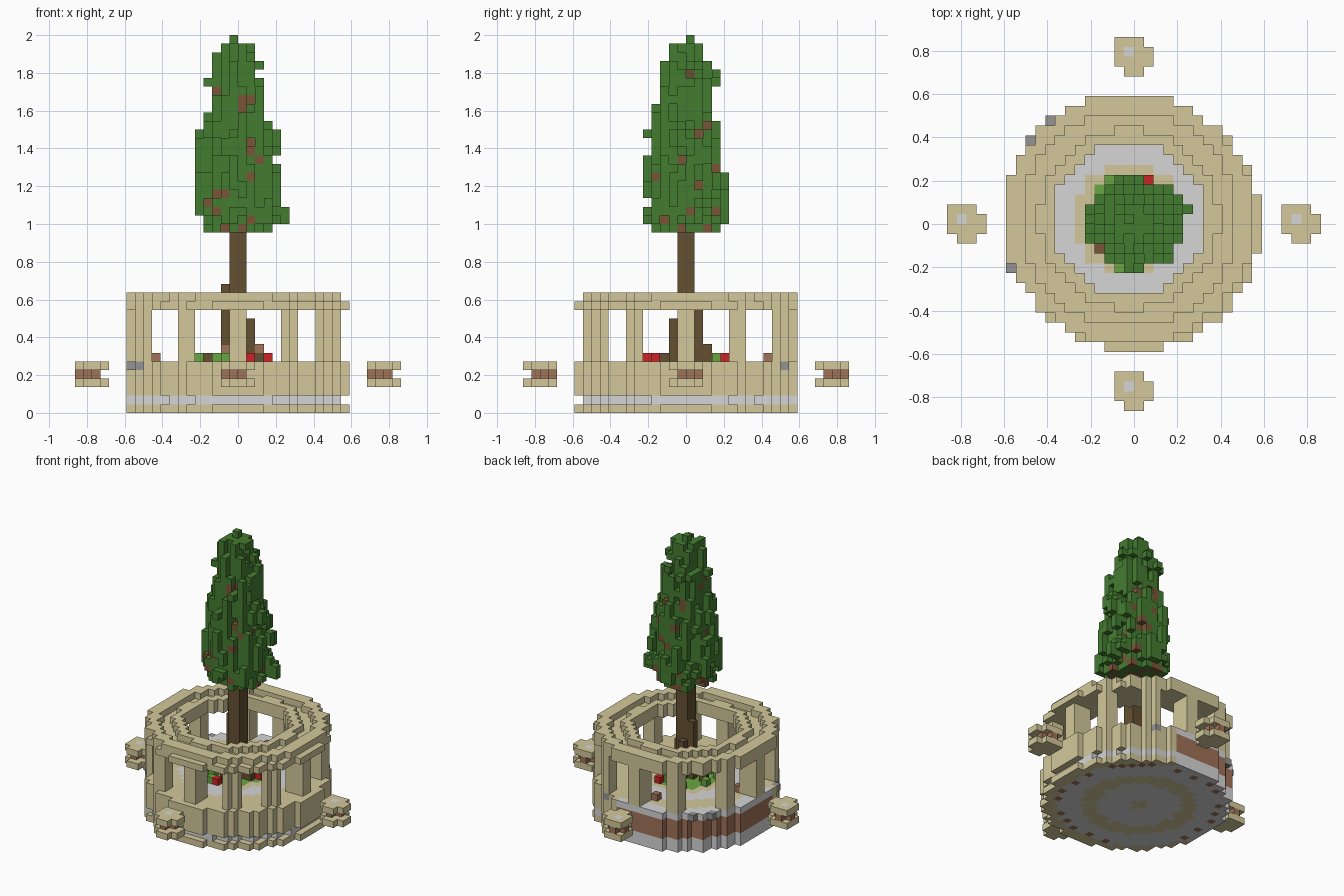
import bpy, bmesh, random
from mathutils import Vector

random.seed(7)
cube = bpy.data.objects.get("Cube")
if cube:
    bpy.data.objects.remove(cube, do_unlink=True)

V = 2 / 44          # block size
CX, CY = -1, 0      # central block column
COLOURS = {
    "sandstone": (211, 200, 155), "light_stone": (214, 214, 214),
    "dark_stone": (148, 148, 148), "clay": (160, 115, 88),
    "bark": (100, 80, 49), "branch": (120, 85, 55),
    "leaf": (68, 124, 48), "grass": (106, 166, 66), "petal": (204, 35, 38),
}


def linear(c):
    c /= 255
    return c / 12.92 if c <= 0.04045 else ((c + 0.055) / 1.055) ** 2.4


MATS = {}
for label, rgb in COLOURS.items():
    m = bpy.data.materials.new(label)
    m.use_nodes = True
    col = (*[linear(c) for c in rgb], 1)
    m.diffuse_color = col
    bsdf = next(n for n in m.node_tree.nodes if n.type == "BSDF_PRINCIPLED")
    bsdf.inputs["Base Color"].default_value = col
    bsdf.inputs["Roughness"].default_value = 1
    MATS[label] = m

parts = {}   # part name -> {block: colour}


def put(part, x, y, z, colour):
    parts.setdefault(part, {})[(x, y, z)] = colour


def box(part, xs, ys, zs, colour):
    for x in range(*xs):
        for y in range(*ys):
            for z in range(*zs):
                put(part, x, y, z, colour)


def odd(x, y):       # squared distance from the central block
    return (x - CX) ** 2 + (y - CY) ** 2


def even(x, y):      # squared distance from the origin corner
    return (x + 0.5) ** 2 + (y + 0.5) ** 2


GRID = [(x, y) for x in range(-14, 14) for y in range(-14, 14)]
R2 = 163             # squared outer radius

# Base: underside, stone course, clay and sandstone wall, patterned floor
for x, y in GRID:
    d, inner, outer = odd(x, y), odd(x, y) < R2, even(x, y) < R2
    sunny = (x - CX) - (y - CY) > -9
    if inner:
        ring = 36 < d < 70 or d < 2 or (sunny and d > 142)
        mark = 120 < d < 140 and (x + y) % 3 == 0
        put("base", x, y, 0, "sandstone" if ring else "clay" if mark else "light_stone")
        put("base", x, y, 1, "light_stone")
        for z in range(2, 5):
            put("base", x, y, z, "sandstone" if sunny and d > 100 else "clay")
        if d < 20:
            floor = "grass"
        elif d < 34:
            floor = "sandstone"
        elif d < 72:
            floor = "light_stone"
        elif d < 118:
            floor = "sandstone"
        else:
            floor = "sandstone" if sunny else "light_stone"
        put("base", x, y, 5, floor)
    elif outer:
        put("outer_wall", x, y, 0, "sandstone")
        for z in range(2, 6):
            if sunny:
                put("outer_wall", x, y, z, "sandstone")

# Odd stones set in the wall top
for x, y in ((-9, 10), (-11, 8), (-13, -5), (-12, -6), (5, 11)):
    put("base", x, y, 5, "dark_stone")

# Twelve columns, three around each side
ROWS = (-7, -6, -1, 0, 5, 6)
for x, y in GRID:
    dx, dy = abs(x - CX), abs(y - CY)
    if odd(x, y) < R2 and ((x in ROWS and dy >= 10) or (y in ROWS and dx >= 10)):
        for z in range(2, 12):
            put("columns", x, y, z, "sandstone")

# Roof ring with raised outer and inner rims
for x, y in GRID:
    d = odd(x, y)
    if d > 60 and (d < R2 or even(x, y) < R2):
        put("roof_ring", x, y, 12, "sandstone")
    if 60 < d < 84 or 118 < d < R2:
        put("roof_rims", x, y, 13, "sandstone")

# Four floating lanterns
CAP = {1: (-1, 2), 0: (-1, 3), -1: (-1, 3), -2: (0, 2)}
for n, (ox, oy) in enumerate(((17, 0), (-17, 0), (0, 17), (0, -17))):
    part = ("left", "right", "back", "front")[n] + "_lantern"
    lx, ly = CX + ox, CY + oy
    for z in (3, 5):
        for dy, (a, b) in CAP.items():
            box(part, (lx + a, lx + b), (ly + dy, ly + dy + 1), (z, z + 1), "sandstone")
    for dx, dy in ((0, 0), (1, 0), (-1, 0), (0, 1), (0, -1)):
        put(part, lx + dx, ly + dy, 4, "clay")
    put(part, lx, ly, 5, "light_stone")

# Trunk and roots
box("trunk", (-1, 1), (-1, 1), (6, 40), "bark")
for x, y, top in ((-2, 0, 15), (1, -1, 11), (0, -2, 11), (-1, 1, 12),
                  (2, -1, 7), (-1, 2, 8), (-4, 0, 7), (-1, -3, 7)):
    box("roots", (x, x + 1), (y, y + 1), (6, top), "bark")

# Garden: flowers, tufts and clay pots
for x, y in ((-1, -5), (1, -4), (3, 0), (1, 4)):
    put("flowers", x, y, 6, "petal")
for x, y in ((-2, -5), (-3, 4), (-5, -2), (-3, -3), (-2, 3), (0, 3), (-5, 1)):
    put("tufts", x, y, 6, "grass")
for x, y in ((-10, 0), (9, 0), (-2, 9)):
    put("pots", x, y, 6, "clay")
put("pots", 2, -1, 7, "clay")
put("pots", -2, -2, 7, "clay")

# Tree crown: a lumpy cone of leaves with bark showing through the hollows
PROFILE = ((21, 4.2), (23, 5.1), (28, 4.7), (32, 4.2), (36, 3.4), (40, 2.9), (42, 2.3))


def crown_radius(z):
    for (z0, r0), (z1, r1) in zip(PROFILE, PROFILE[1:]):
        if z <= z1:
            return r0 + (r1 - r0) * (z - z0) / (z1 - z0)


bump = {}
for z in range(21, 43):
    for x in range(-7, 7):
        for y in range(-7, 7):
            key = (x, y, (z + x + y) // 2)
            if key not in bump:
                bump[key] = random.uniform(-1.5, 0.4)
            d = odd(x, y) ** 0.5 if z > 37 else even(x, y) ** 0.5
            r = crown_radius(z)
            if d < r + bump[key]:
                deep = z < 40 and d < r - 0.6
                woody = random.random() < (0.4 if z == 21 else 0.15 if deep else 0)
                put("crown", x, y, z, "branch" if woody else "leaf")
put("crown", CX, CY, 43, "leaf")
box("crown", (4, 6), (1, 2), (22, 24), "leaf")
put("crown", 4, 2, 23, "leaf")

# Turn the blocks of each part into one mesh of its exposed faces
filled = set().union(*parts.values())
AXES = [Vector(a) for a in ((1, 0, 0), (0, 1, 0), (0, 0, 1))]
for part, blocks in parts.items():
    names = sorted(set(blocks.values()))
    bm = bmesh.new()
    verts = {}

    def corner(p):
        key = tuple(round(c) for c in p)
        if key not in verts:
            verts[key] = bm.verts.new(Vector(key) * V)
        return verts[key]

    for cell, colour in blocks.items():
        c = Vector(cell)
        for i in range(3):
            n, u, w = AXES[i], AXES[(i + 1) % 3], AXES[(i + 2) % 3]
            for s in (1, -1):
                if tuple(round(k) for k in c + n * s) in filled:
                    continue
                o = c + n if s > 0 else c
                loop = [o, o + u, o + u + w, o + w][::s]
                face = bm.faces.new([corner(p) for p in loop])
                face.material_index = names.index(colour)
    mesh = bpy.data.meshes.new(part)
    bm.to_mesh(mesh)
    bm.free()
    for label in names:
        mesh.materials.append(MATS[label])
    bpy.context.collection.objects.link(bpy.data.objects.new(part, mesh))
